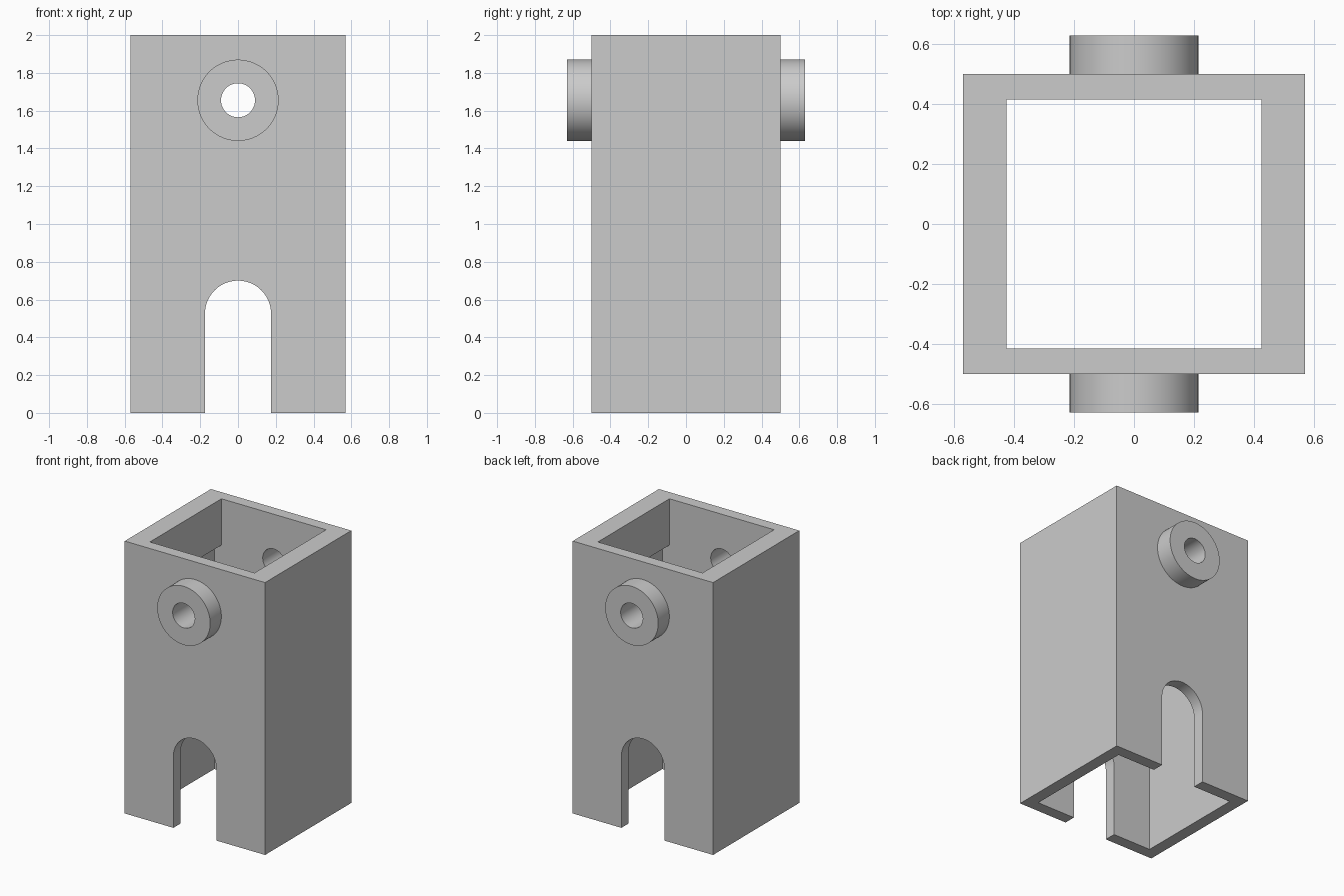
import bpy
import bmesh
import math

cube = bpy.data.objects.get("Cube")
if cube:
    bpy.data.objects.remove(cube, do_unlink=True)

# Main dimensions
W, D, H = 1.14, 1.0, 2.0        # outer tube
BOSS_Z, BOSS_R, HOLE_R, BOSS_Y = 1.655, 0.215, 0.09, 0.63
SLOT_R, SLOT_Z = 0.175, 0.525
LEDGE_Z = 1.66                  # side walls are thicker above this height

grey = bpy.data.materials.new("light_grey")
grey.use_nodes = True
color = (0.6, 0.6, 0.6, 1)
grey.diffuse_color = color
grey.node_tree.nodes["Principled BSDF"].inputs["Base Color"].default_value = color


def prism(name, outline, half_depth):
    """Extrude an x-z outline along y, symmetric about y = 0."""
    bm = bmesh.new()
    face = bm.faces.new([bm.verts.new((x, -half_depth, z)) for x, z in outline])
    out = bmesh.ops.extrude_face_region(bm, geom=[face])
    verts = [v for v in out["geom"] if isinstance(v, bmesh.types.BMVert)]
    bmesh.ops.translate(bm, verts=verts, vec=(0, 2 * half_depth, 0))
    bmesh.ops.recalc_face_normals(bm, faces=bm.faces)
    mesh = bpy.data.meshes.new(name)
    bm.to_mesh(mesh)
    bm.free()
    mesh.materials.append(grey)
    obj = bpy.data.objects.new(name, mesh)
    bpy.context.collection.objects.link(obj)
    return obj


def rect(half_width, z0, z1):
    return [(-half_width, z0), (half_width, z0), (half_width, z1), (-half_width, z1)]


def arc(radius, z, sweep, steps):
    return [(radius * math.cos(sweep * i / steps), z + radius * math.sin(sweep * i / steps))
            for i in range(steps)]


def combine(target, tool, operation):
    mod = target.modifiers.new(tool.name, "BOOLEAN")
    mod.operation = operation
    mod.solver = "EXACT"
    mod.object = tool
    bpy.context.view_layer.objects.active = target
    bpy.ops.object.modifier_apply(modifier=mod.name)
    bpy.data.objects.remove(tool, do_unlink=True)


# Rectangular tube with round bosses front and back
housing = prism("housing", rect(W / 2, 0, H), D / 2)
combine(housing, prism("bosses", arc(BOSS_R, BOSS_Z, math.tau, 96), BOSS_Y), "UNION")

# Inner cavity: narrow mouth at the top, wider below the ledge
combine(housing, prism("mouth_cutter", rect(0.425, LEDGE_Z - 0.1, H + 0.1), 0.415), "DIFFERENCE")
combine(housing, prism("cavity_cutter", rect(0.483, -0.1, LEDGE_Z), 0.415), "DIFFERENCE")

# Pin hole through both bosses
combine(housing, prism("hole_cutter", arc(HOLE_R, BOSS_Z, math.tau, 64), 1), "DIFFERENCE")

# Round-topped slot through the front and back walls
arch = arc(SLOT_R, SLOT_Z, math.pi, 48) + [(-SLOT_R, SLOT_Z), (-SLOT_R, -0.1), (SLOT_R, -0.1)]
combine(housing, prism("slot_cutter", arch, 1), "DIFFERENCE")

# Smooth round surfaces, sharp edges
bpy.ops.object.select_all(action="DESELECT")
housing.select_set(True)
bpy.context.view_layer.objects.active = housing
bpy.ops.object.shade_smooth_by_angle(angle=math.radians(30))
